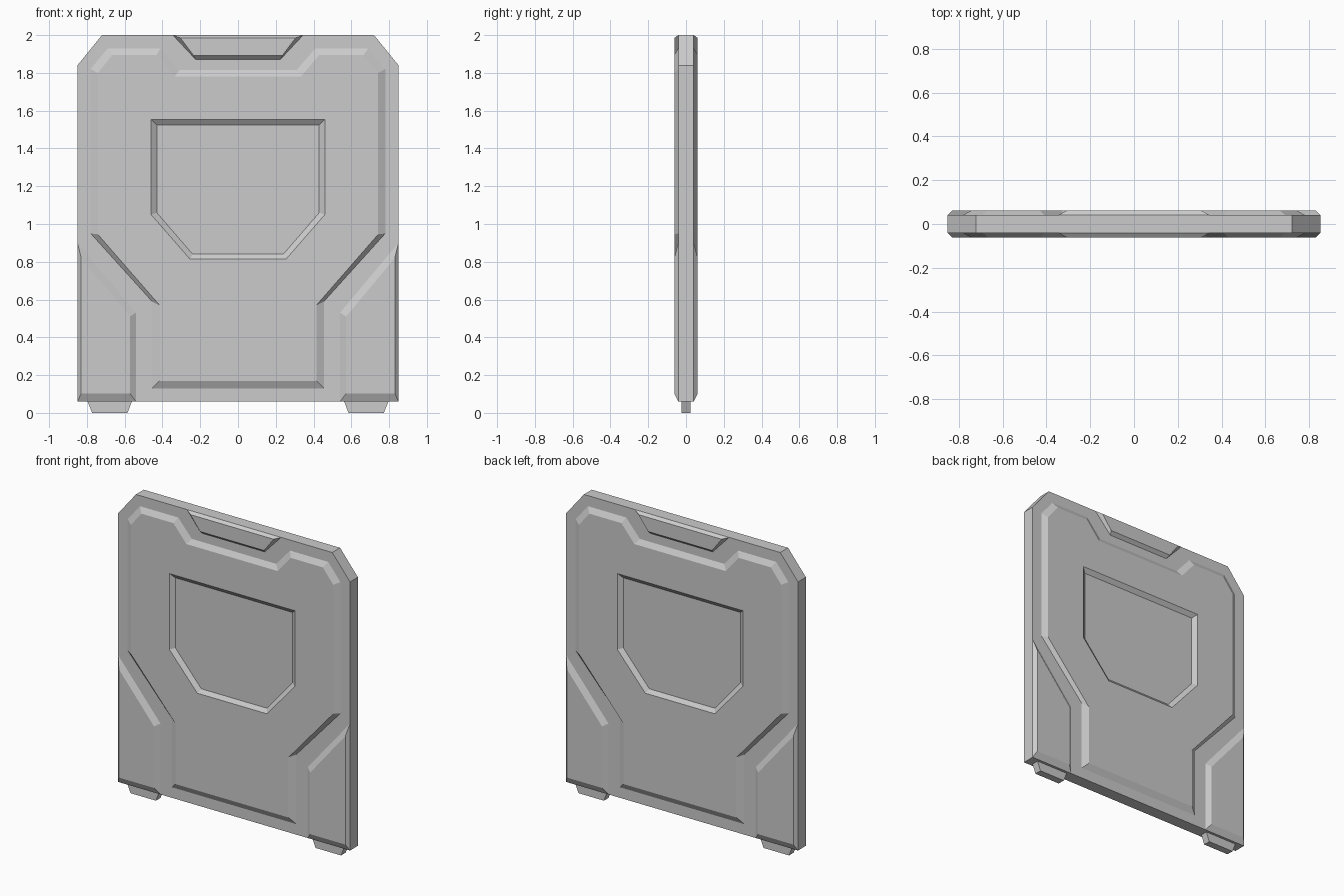
import bpy, bmesh

if "Cube" in bpy.data.objects:
    bpy.data.objects.remove(bpy.data.objects["Cube"])

BASE_Y, TOP_Y = 0.041, 0.062


def sym(half):
    """Close a right-hand half profile by reflecting it across x = 0."""
    return half + [(-x, z) for x, z in reversed(half)]


def loop(bm, pts, y):
    vs = [bm.verts.new((x, y, z)) for x, z in pts]
    edges = [bm.edges.new((vs[i], vs[(i + 1) % len(vs)])) for i in range(len(vs))]
    return vs, edges


def walls(bm, a, b):
    for i in range(len(a)):
        j = (i + 1) % len(a)
        bm.faces.new((a[i], a[j], b[j], b[i]))


def solid(name, low, high, y0, y1, hole_low=None, hole_high=None, mirror=()):
    """Tapered slab between two profiles, optionally with a tapered opening."""
    bm = bmesh.new()
    v0, e0 = loop(bm, low, y0)
    v1, e1 = loop(bm, high, y1)
    walls(bm, v0, v1)
    if hole_low:
        h0, f0 = loop(bm, hole_low, y0)
        h1, f1 = loop(bm, hole_high, y1)
        walls(bm, h0, h1)
        for edges in (e0 + f0, e1 + f1):
            bmesh.ops.triangle_fill(bm, edges=edges, use_beauty=True)
        bmesh.ops.dissolve_limit(bm, angle_limit=0.01, verts=bm.verts[:], edges=bm.edges[:])
    else:
        bm.faces.new(v0)
        bm.faces.new(v1)
    bmesh.ops.recalc_face_normals(bm, faces=bm.faces[:])
    mesh = bpy.data.meshes.new(name)
    bm.to_mesh(mesh)
    bm.free()
    ob = bpy.data.objects.new(name, mesh)
    bpy.context.collection.objects.link(ob)
    if mirror:
        mod = ob.modifiers.new("Mirror", 'MIRROR')
        mod.use_axis = ['X' in mirror, 'Y' in mirror, False]
        mod.use_mirror_merge = False
    return ob


# Core slab with clipped top corners
slab = sym([(0.85, 0.06), (0.85, 1.84), (0.72, 2.0)])
solid("core_slab", slab, slab, -BASE_Y, BASE_Y)

# Raised central plate, with a tapered opening down to the slab
plate_low = sym([(0.455, 0.13), (0.455, 0.59), (0.78, 0.95), (0.78, 1.82),
                 (0.69, 1.93), (0.41, 1.93), (0.31, 1.815)])
plate_high = sym([(0.415, 0.17), (0.415, 0.57), (0.742, 0.945), (0.742, 1.80),
                  (0.665, 1.895), (0.43, 1.895), (0.335, 1.782)])
open_low = sym([(0.24, 0.84), (0.43, 1.06), (0.43, 1.525)])
open_high = sym([(0.255, 0.815), (0.46, 1.05), (0.46, 1.553)])
solid("central_plate", plate_low, plate_high, -BASE_Y, -TOP_Y,
      open_low, open_high, mirror="Y")

# Raised lower corner plates
solid("corner_plate",
      [(0.54, 0.06), (0.85, 0.06), (0.85, 0.90), (0.54, 0.53)],
      [(0.572, 0.102), (0.83, 0.102), (0.83, 0.82), (0.572, 0.51)],
      -BASE_Y, -TOP_Y, mirror="XY")

# Raised tab at the top edge
solid("top_tab", sym([(0.225, 1.872), (0.345, 2.0)]),
      sym([(0.235, 1.892), (0.305, 1.985)]), -BASE_Y, -TOP_Y, mirror="Y")

# Tapered feet
foot = [(0.585, 0.0), (0.772, 0.0), (0.798, 0.065), (0.56, 0.065)]
solid("foot", foot, foot, -0.024, 0.024, mirror="X")
